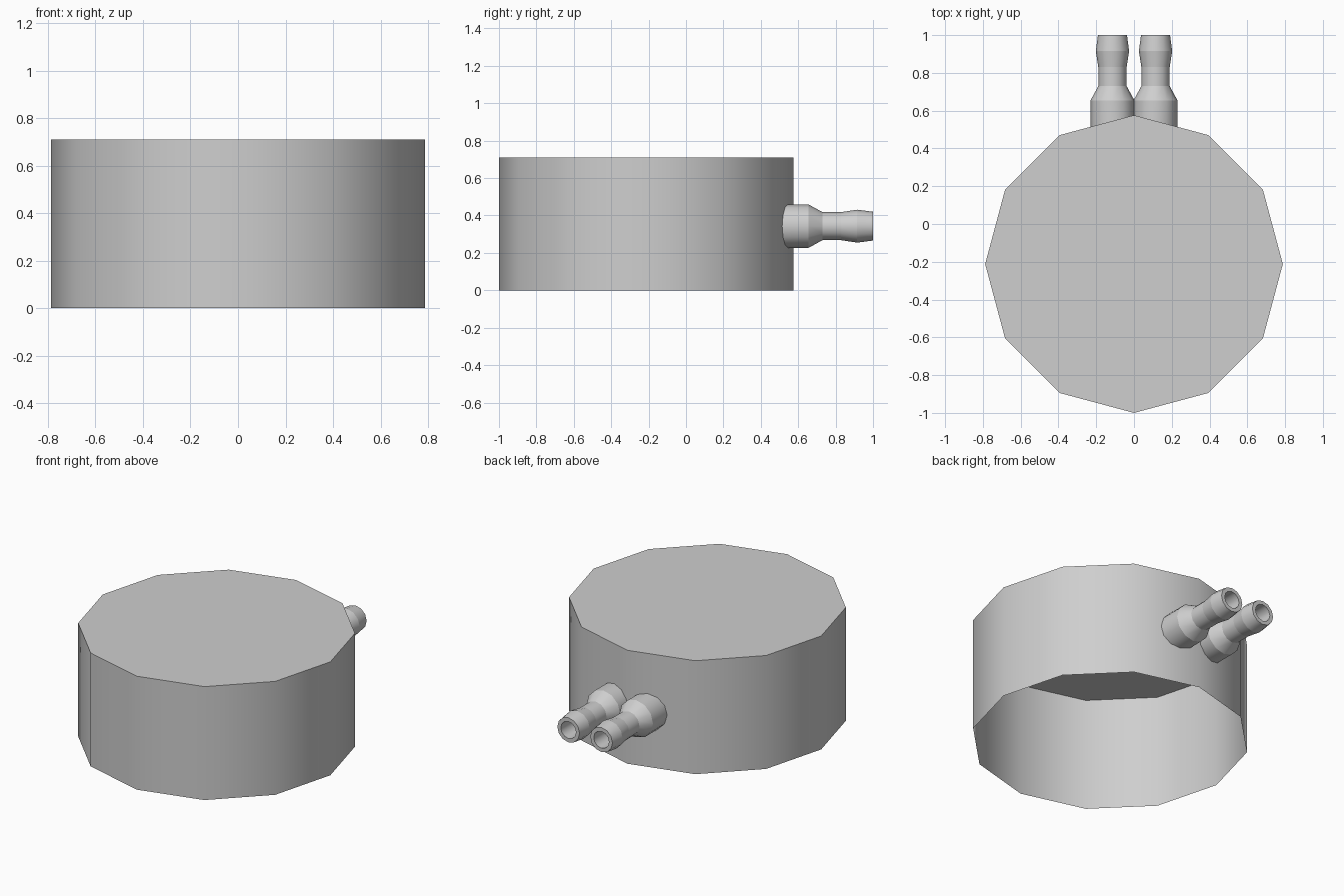
import bpy, bmesh
from math import pi, sin, cos, radians
from mathutils import Matrix, Vector

cube = bpy.data.objects.get("Cube")
if cube:
    bpy.data.objects.remove(cube, do_unlink=True)

SIDES = 12
RADIUS, HEIGHT, CENTRE_Y = 0.788, 0.71, -0.212
PORT_X, PORT_Z = 0.114, 0.343

grey = bpy.data.materials.new("light_grey")
grey.use_nodes = True
colour = (0.62, 0.62, 0.62, 1)
grey.diffuse_color = colour
grey.node_tree.nodes["Principled BSDF"].inputs["Base Color"].default_value = colour


def finish(bm, name):
    """Turn a bmesh into a named, coloured object."""
    mesh = bpy.data.meshes.new(name)
    bm.to_mesh(mesh)
    bm.free()
    mesh.materials.append(grey)
    obj = bpy.data.objects.new(name, mesh)
    bpy.context.collection.objects.link(obj)
    return obj


# Cap body: twelve-sided thin shell, open underneath
bm = bmesh.new()
bmesh.ops.create_cone(bm, cap_ends=True, segments=SIDES, radius1=RADIUS, radius2=RADIUS,
                      depth=HEIGHT, matrix=Matrix.Translation((0, CENTRE_Y, HEIGHT / 2)))
bm.normal_update()
bottom = [f for f in bm.faces if f.normal.z < -0.9]
bmesh.ops.delete(bm, geom=bottom, context='FACES_ONLY')
for f in bm.faces:
    f.smooth = abs(f.normal.z) < 0.5
for e in bm.edges:
    e.smooth = abs(e.verts[0].co.z - e.verts[1].co.z) > 0.1
finish(bm, "cap_body")

# Hose barb profile as (radius, y): collar, taper, neck, rib, tip, bore
PROFILE = [(0.116, 0.45), (0.116, 0.655), (0.075, 0.73), (0.075, 0.83),
           (0.088, 0.915), (0.077, 1.0), (0.053, 1.0), (0.053, 0.45)]


def hose_barb(name, side):
    x = side * PORT_X
    bm = bmesh.new()
    verts = [bm.verts.new((x, y, PORT_Z + r)) for r, y in PROFILE]
    edges = [bm.edges.new(pair) for pair in zip(verts, verts[1:])]
    bmesh.ops.spin(bm, geom=verts + edges, cent=(x, 0, PORT_Z), axis=(0, 1, 0),
                   angle=2 * pi, steps=SIDES)
    bmesh.ops.remove_doubles(bm, verts=bm.verts[:], dist=0.0005)
    bmesh.ops.recalc_face_normals(bm, faces=bm.faces[:])
    # Trim the root flush with the body wall
    normal = Vector((side * sin(radians(15)), cos(radians(15)), 0))
    bmesh.ops.bisect_plane(bm, geom=bm.verts[:] + bm.edges[:] + bm.faces[:],
                           plane_co=(0, CENTRE_Y + RADIUS, 0), plane_no=normal,
                           clear_inner=True)
    # Round around the axis, crisp at every ring
    for f in bm.faces:
        f.smooth = True
    for e in bm.edges:
        e.smooth = abs(e.verts[0].co.y - e.verts[1].co.y) > 0.001
    finish(bm, name)


hose_barb("left_hose_barb", 1)
hose_barb("right_hose_barb", -1)
